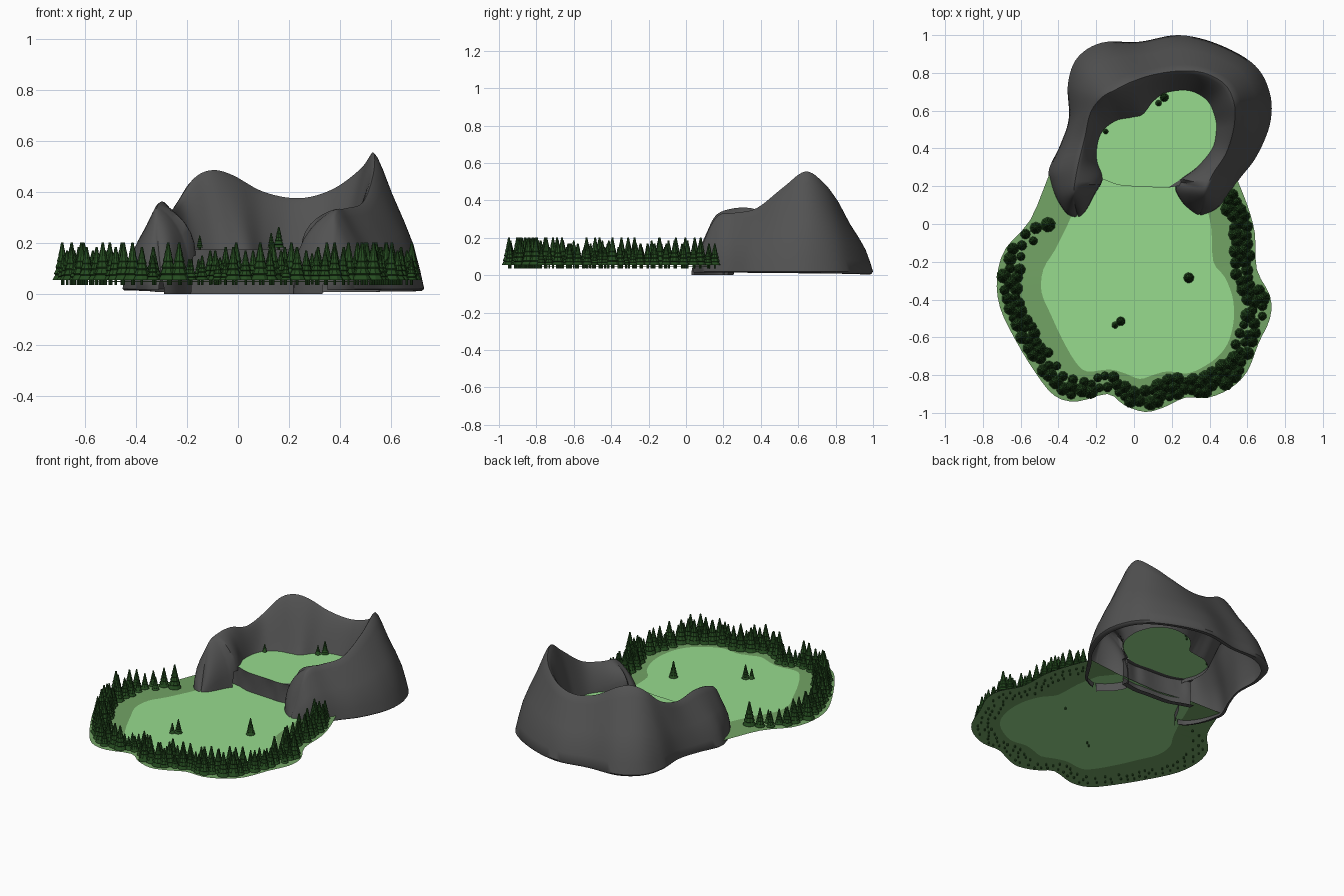
import bpy, bmesh, math, random
from mathutils import Vector

if "Cube" in bpy.data.objects:
    bpy.data.objects.remove(bpy.data.objects["Cube"])

random.seed(4)

def material(name, rgb):
    m = bpy.data.materials.new(name)
    m.diffuse_color = (*rgb, 1)
    m.use_nodes = True
    m.node_tree.nodes["Principled BSDF"].inputs["Base Color"].default_value = m.diffuse_color
    return m

ROCK = material("rock", (0.085, 0.085, 0.085))
GRASS = material("grass", (0.31, 0.71, 0.27))
FOREST = material("forest_floor", (0.17, 0.37, 0.13))
PINE = material("pine", (0.018, 0.07, 0.014))

def finish(bm, name, mats, smooth=None):
    me = bpy.data.meshes.new(name)
    bm.to_mesh(me)
    bm.free()
    ob = bpy.data.objects.new(name, me)
    bpy.context.collection.objects.link(ob)
    for m in mats:
        me.materials.append(m)
    if smooth:
        bpy.context.view_layer.objects.active = ob
        ob.select_set(True)
        bpy.ops.object.shade_smooth_by_angle(angle=math.radians(smooth))
        ob.select_set(False)
    return ob

def spline(pts, n):
    """Catmull-Rom curve through an open row of points."""
    p = [Vector(q) for q in pts]
    p = [2 * p[0] - p[1]] + p + [2 * p[-1] - p[-2]]
    out = []
    for i in range(1, len(p) - 2):
        a, b, c, d = p[i - 1:i + 3]
        for k in range(n):
            t = k / n
            out.append(0.5 * (2 * b + (c - a) * t + (2 * a - 5 * b + 4 * c - d) * t * t
                              + (3 * b - a - 3 * c + d) * t ** 3))
    return out + [p[-2]]

def bridge(bm, rows):
    """Quad strips between neighbouring open rows of vertices."""
    for a, b in zip(rows, rows[1:]):
        for j in range(len(a) - 1):
            bm.faces.new((a[j], a[j + 1], b[j + 1], b[j]))
    bmesh.ops.recalc_face_normals(bm, faces=bm.faces)

# Hollow horseshoe mountain: outer foot, ridge and inner foot, left arm to right arm
outer = [(-.31, .03), (-.36, .055), (-.41, .13), (-.44, .21), (-.45, .29), (-.39, .42), (-.345, .56),
         (-.35, .74), (-.30, .88), (-.17, .96), (.03, .965), (.24, 1.0), (.45, .95), (.64, .84),
         (.72, .69), (.72, .53), (.65, .36), (.56, .24), (.50, .15), (.44, .08), (.35, .04)]
ridge = [(-.30, .05, .06), (-.315, .11, .22), (-.32, .16, .32), (-.31, .24, .355), (-.29, .34, .36),
         (-.26, .46, .33), (-.23, .59, .37), (-.17, .67, .455), (-.10, .71, .485), (-.02, .75, .465),
         (.10, .79, .40), (.24, .81, .375), (.37, .80, .41), (.48, .74, .49), (.53, .64, .555),
         (.53, .52, .47), (.49, .38, .36), (.42, .27, .335), (.38, .18, .325), (.37, .12, .24), (.35, .055, .06)]
inner = [(-.29, .03), (-.25, .075), (-.21, .15), (-.165, .24), (-.19, .33), (-.19, .42), (-.16, .49),
         (-.09, .54), (-.01, .555), (.05, .57), (.10, .64), (.17, .69), (.29, .70), (.38, .65),
         (.42, .57), (.43, .50), (.41, .40), (.33, .30), (.22, .21), (.25, .12), (.33, .045)]
OUT = [(0, 0), (.08, .14), (.21, .33), (.4, .51), (.63, .70), (.82, .88), (.93, .97)]
IN = [0, .06, .15, .3, .45, .6, .75, .88, .96, 1]

O, R, I = spline(outer, 6), spline(ridge, 6), spline(inner, 6)
bm = bmesh.new()
rings = []
for s, (o, r, i) in enumerate(zip(O, R, I)):
    f = s / (len(O) - 1)
    arm = max(0, 1 - min(f, 1 - f) / 0.26)          # 1 at the arm tips, 0 round the back
    k = 1.2 - 0.85 * min(1, arm * 2)                # arms are blunter inside
    c = r.xy
    low = .004 + .012 * abs(math.cos(math.pi * f))
    pts = [(*o.lerp(c, .17), low), (*o.lerp(c, .05), low)]          # turned-in lip
    for u, h in OUT:
        pts.append((*o.lerp(c, u), .02 + (r.z - .02) * h ** (1 - .4 * arm)))
    foot = .15 if .13 < f < .89 else 0
    for u in IN:
        pts.append((*c.lerp(i, u), foot + (r.z - foot) * (1 - u ** 1.35) ** k))
    rings.append([bm.verts.new(p) for p in pts])
bridge(bm, rings)
finish(bm, "mountain", [ROCK], 50)

# Cliff step between the two arms
edge = spline([(-.22, .255), (-.16, .235), (-.07, .205), (.08, .196), (.16, .19), (.26, .205)], 5)
bm = bmesh.new()
rows = []
for j, p in enumerate(edge):
    w = .006 * math.sin(j * .9)
    prof = [(.035, 0), (0, 0), (.003, .06), (.006 + w, .11), (.001, .174), (.03, .172)]
    rows.append([bm.verts.new((p.x, p.y + dy, z)) for dy, z in prof])
bridge(bm, rows)
finish(bm, "cliff_step", [ROCK], 40)

# Upper meadow inside the horseshoe, tucked slightly into the rock
bm = bmesh.new()
loop = [i.lerp(r.xy, .06) for i, r in zip(I[20:104], R[20:104])]
loop += [Vector((p.x, p.y)) for p in reversed(edge[3:-4])]
bm.faces.new([bm.verts.new((p.x, p.y, .175)) for p in loop])
bmesh.ops.triangulate(bm, faces=bm.faces[:])
finish(bm, "upper_meadow", [GRASS])

# Lower meadow: forest strip round an open clearing
rim = [(-.45, .26), (-.55, .02), (-.68, -.13), (-.725, -.28), (-.71, -.44), (-.63, -.61), (-.52, -.79),
       (-.42, -.91), (-.30, -.94), (-.14, -.90), (-.05, -.96), (.06, -.995), (.16, -.97), (.27, -.92),
       (.39, -.92), (.51, -.87), (.60, -.78), (.66, -.63), (.72, -.50), (.72, -.38), (.65, -.24),
       (.64, -.05), (.60, .10), (.54, .25)]
clearing = [(-.30, .12), (-.35, .0), (-.42, -.14), (-.48, -.24), (-.49, -.36), (-.44, -.48), (-.38, -.61),
            (-.31, -.73), (-.25, -.78), (-.13, -.77), (-.05, -.79), (.03, -.82), (.10, -.80), (.18, -.78),
            (.29, -.79), (.41, -.73), (.48, -.66), (.515, -.58), (.53, -.48), (.52, -.38), (.48, -.28),
            (.42, -.20), (.41, -.03), (.38, .12)]
A, B = spline(rim, 3), spline(clearing, 3)
bm = bmesh.new()
va = [bm.verts.new((p.x, p.y, .046)) for p in A]
vb = [bm.verts.new((p.x, p.y, .05)) for p in B]
for j in range(len(A) - 1):
    bm.faces.new((va[j], va[j + 1], vb[j + 1], vb[j])).material_index = 1
back = [bm.verts.new((x, y, .05)) for x, y in [(.30, .22), (.0, .21), (-.24, .25)]]
bm.faces.new(vb + back)
bm.faces.new((va[-1], back[0], vb[-1])).material_index = 1
bm.faces.new((va[0], vb[0], back[2])).material_index = 1
for f in bm.faces:
    f.normal_update()
    if f.normal.z < 0:
        f.normal_flip()
bmesh.ops.triangulate(bm, faces=bm.faces[:])
finish(bm, "lower_meadow", [GRASS, FOREST])

def add_tree(bm, x, y, z, h, tiers=6, sides=9):
    """Pine made of stacked skirts, on a stub of trunk."""
    spin = random.random() * 6
    base = h * .25
    levels = [(.005, z - .012), (.005, z + .006)]
    for t in range(tiers):
        f = t / tiers
        levels += [(base * (1 - f) + .002, z + .006 + h * f),
                   (base * (1 - f) * .74, z + .006 + h * (f + .8 / tiers))]
    prev = None
    for rr, zz in levels:
        ring = [bm.verts.new((x + rr * math.cos(spin + math.tau * q / sides),
                              y + rr * math.sin(spin + math.tau * q / sides), zz)) for q in range(sides)]
        if prev:
            for q in range(sides):
                bm.faces.new((prev[q], prev[(q + 1) % sides], ring[(q + 1) % sides], ring[q]))
        prev = ring
    tip = bm.verts.new((x, y, z + h))
    for q in range(sides):
        bm.faces.new((prev[q], prev[(q + 1) % sides], tip))

# Forest belt: trees scattered a short way in from the meadow rim
bm = bmesh.new()
placed = []
for _ in range(9000):
    j = random.uniform(3.2, len(A) - 2.2)
    a, b = (c[int(j)].lerp(c[int(j) + 1], j % 1) for c in (A, B))
    p = a + (b - a).normalized() * random.uniform(.035, .12)
    gap = .05 if j < 9 else .037
    if len(placed) < 185 and all((p - q).length > gap for q in placed):
        placed.append(p)
        add_tree(bm, p.x, p.y, .048, random.choice((.085, .10, .12, .135, .152)))
finish(bm, "forest_belt", [PINE])

# Lone trees on both meadows
bm = bmesh.new()
for x, y, z, h in [(.29, -.285, .05, .105), (-.07, -.515, .05, .09), (-.10, -.535, .05, .065),
                   (.16, .67, .175, .085), (.13, .64, .175, .06), (-.15, .49, .175, .05)]:
    add_tree(bm, x, y, z, h)
finish(bm, "lone_trees", [PINE])
